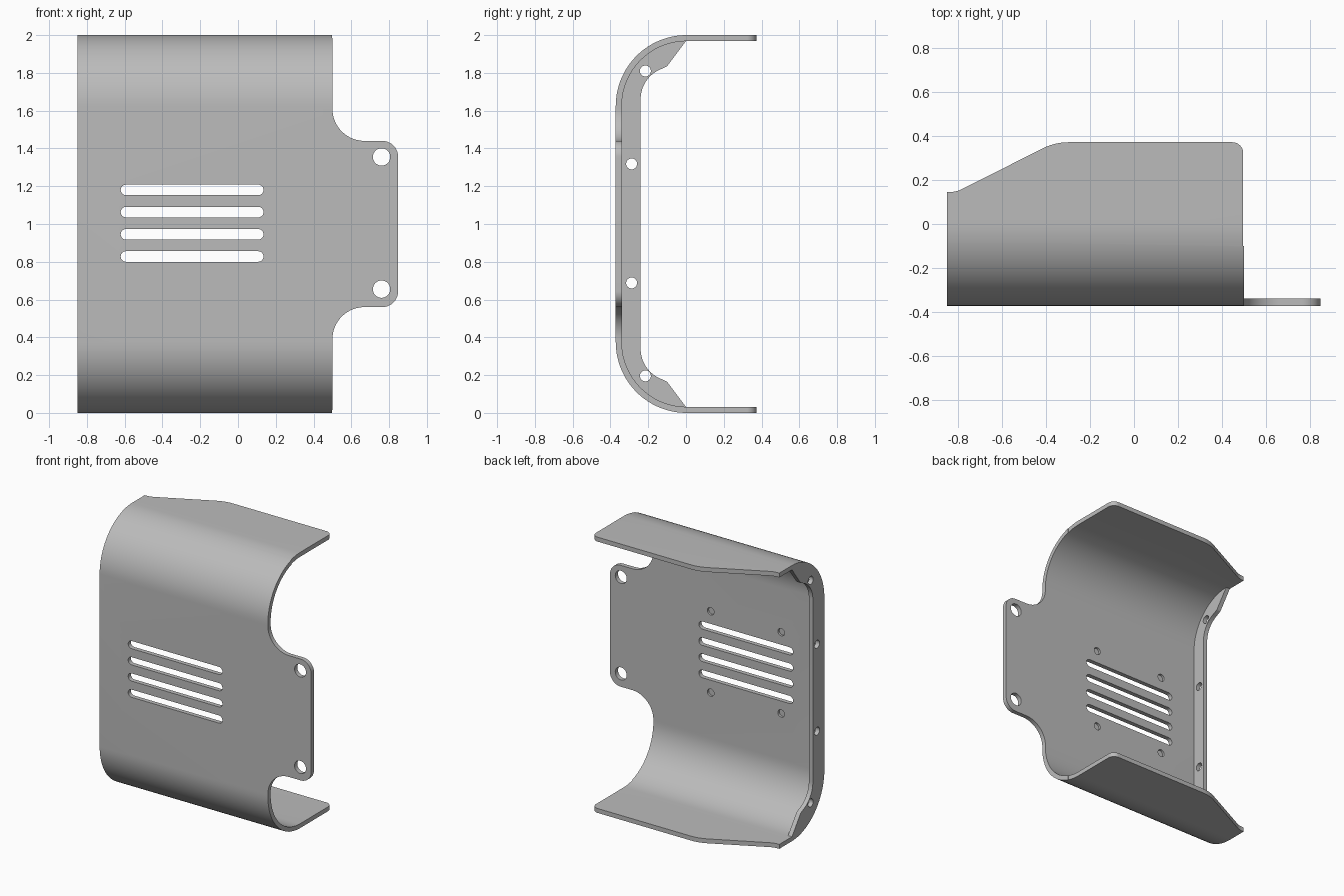
import bpy, bmesh, math
from mathutils import Vector

cube = bpy.data.objects.get("Cube")
if cube:
    bpy.data.objects.remove(cube, do_unlink=True)

steel = bpy.data.materials.new("light grey metal")
steel.use_nodes = True
GREY = (0.5, 0.5, 0.5, 1)
steel.diffuse_color = GREY
steel.node_tree.nodes["Principled BSDF"].inputs["Base Color"].default_value = GREY


def rounded(corners):
    """Outline from (u, v, radius) corners, each one filleted."""
    out, n = [], len(corners)
    for i, (u, v, r) in enumerate(corners):
        p = Vector((u, v))
        if not r:
            out.append(p)
            continue
        a = (Vector(corners[i - 1][:2]) - p).normalized()
        b = (Vector(corners[(i + 1) % n][:2]) - p).normalized()
        half = a.angle(b) / 2
        centre = p + (a + b).normalized() * (r / math.sin(half))
        start = p + a * (r / math.tan(half)) - centre
        end = p + b * (r / math.tan(half)) - centre
        turn = math.atan2(start.x * end.y - start.y * end.x, start.dot(end))
        steps = max(4, round(abs(turn) / math.radians(4)))
        for k in range(steps + 1):
            t = turn * k / steps
            c, s = math.cos(t), math.sin(t)
            out.append(centre + Vector((start.x * c - start.y * s, start.x * s + start.y * c)))
    return out


def capsule(u, v, r, half=0.0, steps=16):
    """Circle, or a horizontal slot when half is above zero."""
    pts = []
    for side in (1, -1):
        for k in range(steps + (1 if half else 0)):
            t = math.pi * k / steps - math.pi / 2
            pts.append(Vector((u + side * (half + r * math.cos(t)), v + side * r * math.sin(t))))
    return pts


def prism(name, outline, axis, low, high):
    """Extrude a flat outline along an axis."""
    place = {"X": lambda p, w: (w, p.x, p.y),
             "Y": lambda p, w: (p.x, w, p.y),
             "Z": lambda p, w: (p.x, p.y, w)}[axis]
    bm = bmesh.new()
    bottom = [bm.verts.new(place(p, low)) for p in outline]
    top = [bm.verts.new(place(p, high)) for p in outline]
    bm.faces.new(bottom)
    bm.faces.new(top)
    for i in range(len(outline)):
        bm.faces.new((bottom[i - 1], bottom[i], top[i], top[i - 1]))
    bmesh.ops.recalc_face_normals(bm, faces=bm.faces)
    mesh = bpy.data.meshes.new(name)
    bm.to_mesh(mesh)
    bm.free()
    mesh.materials.append(steel)
    ob = bpy.data.objects.new(name, mesh)
    bpy.context.collection.objects.link(ob)
    return ob


def combine(target, tool, operation):
    bpy.context.view_layer.objects.active = target
    mod = target.modifiers.new("shape", "BOOLEAN")
    mod.object, mod.operation, mod.solver = tool, operation, "EXACT"
    bpy.ops.object.modifier_apply(modifier=mod.name)
    bpy.data.objects.remove(tool, do_unlink=True)


# Bent sheet, C-shaped seen from the side
T, F = 0.032, -0.372
bracket = prism("bent_bracket", rounded([
    (0.6, 2, 0), (F, 2, 0.375), (F, 0, 0.375), (0.6, 0, 0),
    (0.6, T, 0), (F + T, T, 0.343), (F + T, 2 - T, 0.343), (0.6, 2 - T, 0)]),
    "X", -0.9, 0.9)

# Side flange following the bend
upper = [(0.008, 1.985, 0), (-0.355, 1.985, 0.355)]
inner = [(0.008, 1.98, 0), (-0.1, 1.835, 0.03), (-0.24, 1.77, 0.17)]
flip = lambda pts: [(u, 2 - v, r) for u, v, r in pts]
flange = prism("side_flange", rounded(
    upper + flip(upper)[::-1] + flip(inner) + inner[::-1]), "X", -0.95, -0.818)
combine(bracket, flange, "UNION")

# Front outline with the mounting tab
tab = [(0.5, 2.1, 0), (0.5, 1.44, 0.17), (0.848, 1.44, 0.085)]
combine(bracket, prism("front_outline", rounded(
    [(-0.85, 2.1, 0)] + tab + flip(tab)[::-1] + [(-0.85, -0.1, 0)]),
    "Y", -1, 1), "INTERSECT")

# Top outline with the tapered lips
combine(bracket, prism("lip_outline", rounded([
    (-1, -0.6, 0), (1, -0.6, 0), (1, -0.1, 0), (0.497, -0.1, 0),
    (0.497, 0.372, 0.05), (-0.36, 0.372, 0.26), (-0.81, 0.145, 0.13), (-1, 0.145, 0)]),
    "Z", -0.5, 2.5), "INTERSECT")

# Ventilation slots
for i in range(4):
    combine(bracket, prism("slot", capsule(-0.243, 0.828 + 0.1175 * i, 0.028, 0.35),
                           "Y", -0.5, -0.2), "DIFFERENCE")

# Tab holes, blind holes behind the plate, and flange holes
for s in (1, -1):
    combine(bracket, prism("tab_hole", capsule(0.76, 1.005 + s * 0.35, 0.046),
                           "Y", -0.5, -0.2), "DIFFERENCE")
    for x in (0.04, -0.526):
        combine(bracket, prism("blind_hole", capsule(x, 1.005 + s * 0.295, 0.027),
                               "Y", F + T / 2, -0.2), "DIFFERENCE")
    for y, z in ((-0.288, 0.315), (-0.215, 0.807)):
        combine(bracket, prism("flange_hole", capsule(y, 1.003 + s * z, 0.029),
                               "X", -1, -0.7), "DIFFERENCE")

# Smooth bends, sharp sheet edges
bpy.ops.object.select_all(action="DESELECT")
bracket.select_set(True)
bpy.context.view_layer.objects.active = bracket
bpy.ops.object.shade_smooth_by_angle(angle=math.radians(30))
